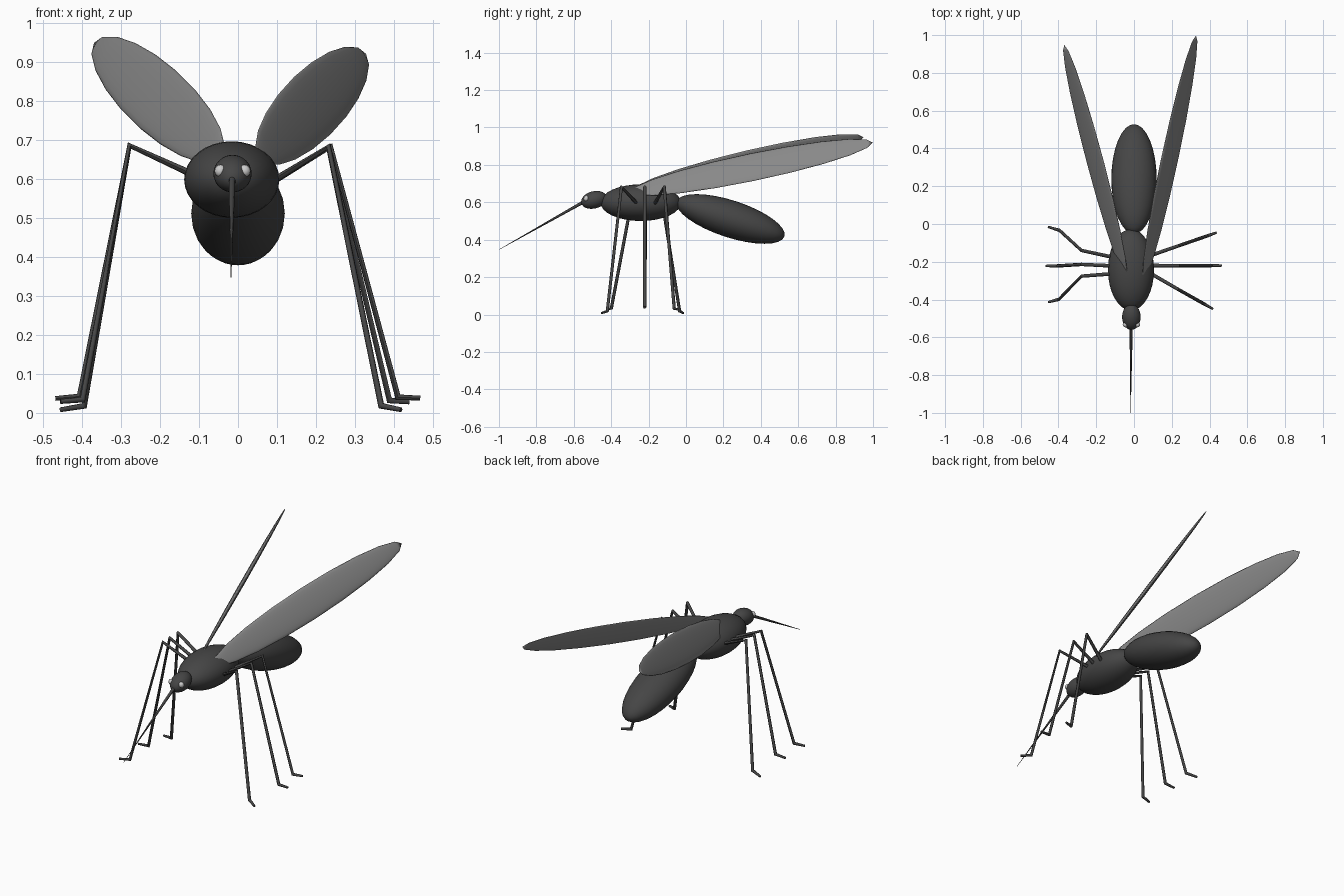
import bpy, bmesh, math
from mathutils import Matrix, Vector

if "Cube" in bpy.data.objects:
    bpy.data.objects.remove(bpy.data.objects["Cube"])


def material(name, v):
    m = bpy.data.materials.new(name)
    m.diffuse_color = (v, v, v, 1)
    m.use_nodes = True
    m.node_tree.nodes["Principled BSDF"].inputs["Base Color"].default_value = m.diffuse_color
    return m


DARK = material("dark_grey", 0.06)
WING = material("wing_grey", 0.25)
PALE = material("pale_grey", 0.75)


def finish(name, bm, mat):
    me = bpy.data.meshes.new(name)
    bm.to_mesh(me)
    bm.free()
    me.materials.append(mat)
    for p in me.polygons:
        p.use_smooth = True
    ob = bpy.data.objects.new(name, me)
    bpy.context.collection.objects.link(ob)
    return ob


def ellipsoid(name, centre, long_axis, side_axis, depth, mat, seg=32):
    """Stretched sphere; pole along long_axis, given half-axis vectors."""
    a, b = Vector(long_axis), Vector(side_axis)
    b_len = b.length
    b = (b - a * (b.dot(a) / a.dot(a))).normalized() * b_len
    c = b.cross(a).normalized() * depth
    m = Matrix((b, c, a)).transposed().to_4x4()
    if m.determinant() < 0:
        m = Matrix((b, -c, a)).transposed().to_4x4()
    bm = bmesh.new()
    bmesh.ops.create_uvsphere(bm, u_segments=seg, v_segments=seg // 2, radius=1,
                              matrix=Matrix.Translation(centre) @ m)
    return finish(name, bm, mat)


def tilted(length, degrees, sign):
    t = math.radians(degrees)
    return (0, sign * length * math.cos(t), -length * math.sin(t))


def tube(name, points, radii, mat):
    cu = bpy.data.curves.new(name + "_path", 'CURVE')
    cu.dimensions = '3D'
    cu.bevel_depth = 1
    cu.bevel_resolution = 2
    cu.use_fill_caps = True
    sp = cu.splines.new('POLY')
    sp.points.add(len(points) - 1)
    for p, co, r in zip(sp.points, points, radii):
        p.co = (*co, 1)
        p.radius = r
    ob = bpy.data.objects.new(name, cu)
    bpy.context.collection.objects.link(ob)
    bpy.ops.object.select_all(action='DESELECT')
    bpy.context.view_layer.objects.active = ob
    ob.select_set(True)
    bpy.ops.object.convert(target='MESH')
    ob = bpy.context.view_layer.objects.active
    ob.data.materials.clear()
    ob.data.materials.append(mat)
    bpy.ops.object.shade_smooth_by_angle(angle=math.radians(50))


# Body: thorax, drooping abdomen, head
ellipsoid("thorax", (-0.016, -0.242, 0.598), (0, -0.215, 0), (0.122, 0, 0), 0.098, DARK)
ellipsoid("abdomen", (0, 0.238, 0.511), tilted(0.303, 18, 1), (0.12, 0, 0), 0.099, DARK)
ellipsoid("head", (-0.014, -0.492, 0.613), tilted(0.07, 15, -1), (0.049, 0, 0), 0.046, DARK)

# Eyes
for side, x in (("left", -0.045), ("right", 0.017)):
    ellipsoid(side + "_eye", (x, -0.533, 0.62), (0, -0.014, 0), (0.015, 0, 0), 0.016, PALE, 16)

# Needle-like mouthpart
tube("proboscis", [(-0.015, -0.53, 0.612), (-0.018, -1.0, 0.347)], [0.009, 0.0008], DARK)

# Wings: thin flattened ellipsoids, leaning outward
ellipsoid("right_wing", (0.19, 0.35, 0.787), (0.138, 0.648, 0.133), (-0.045, 0, 0.075),
          0.011, WING, 20)
ellipsoid("left_wing", (-0.205, 0.328, 0.803), (-0.164, 0.62, 0.145), (0.045, 0, 0.075),
          0.011, WING, 20)

# Legs: hip, knee, ankle, toe
legs = {
    "right_front_leg": [(0.05, -0.24, 0.57), (0.232, -0.345, 0.682), (0.367, -0.421, 0.018), (0.418, -0.45, 0.008)],
    "right_middle_leg": [(0.05, -0.22, 0.57), (0.238, -0.22, 0.682), (0.41, -0.22, 0.04), (0.467, -0.22, 0.038)],
    "right_rear_leg": [(0.05, -0.18, 0.57), (0.234, -0.116, 0.682), (0.388, -0.063, 0.032), (0.438, -0.045, 0.028)],
    "left_front_leg": [(-0.07, -0.26, 0.59), (-0.278, -0.276, 0.685), (-0.398, -0.399, 0.034), (-0.455, -0.414, 0.029)],
    "left_middle_leg": [(-0.07, -0.224, 0.59), (-0.278, -0.214, 0.685), (-0.406, -0.222, 0.042), (-0.468, -0.222, 0.037)],
    "left_rear_leg": [(-0.07, -0.185, 0.59), (-0.278, -0.14, 0.685), (-0.394, -0.034, 0.018), (-0.455, -0.015, 0.008)],
}
for name, (hip, knee, ankle, toe) in legs.items():
    tube(name, [hip, knee, ankle, toe], [0.01, 0.009, 0.009, 0.006], DARK)
